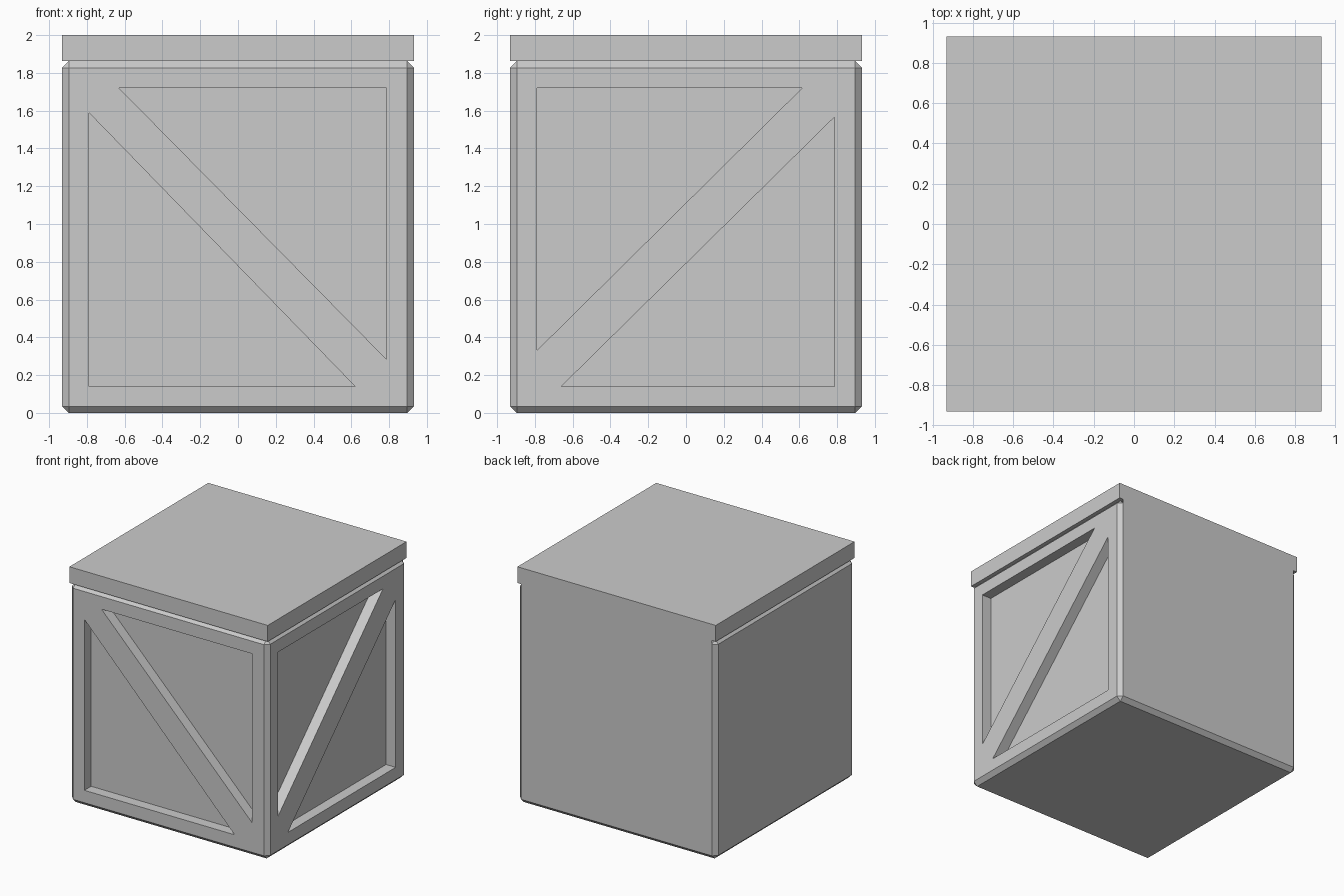
import bpy
import bmesh

if "Cube" in bpy.data.objects:
    bpy.data.objects.remove(bpy.data.objects["Cube"])

SIZE = 1.862          # body edge length
H = SIZE / 2
CHAMFER = 0.035
DEPTH = 0.09          # recess depth

grey = bpy.data.materials.new("light_grey")
grey.diffuse_color = (0.6, 0.6, 0.6, 1)
grey.use_nodes = True
grey.node_tree.nodes["Principled BSDF"].inputs["Base Color"].default_value = grey.diffuse_color


def add_object(name, bm):
    bmesh.ops.recalc_face_normals(bm, faces=bm.faces[:])
    mesh = bpy.data.meshes.new(name)
    bm.to_mesh(mesh)
    bm.free()
    mesh.materials.append(grey)
    obj = bpy.data.objects.new(name, mesh)
    bpy.context.collection.objects.link(obj)
    return obj


def box(name, width, z0, z1, chamfer=0):
    bm = bmesh.new()
    bmesh.ops.create_cube(bm, size=1)
    for v in bm.verts:
        v.co = (v.co.x * width, v.co.y * width, z0 + (v.co.z + 0.5) * (z1 - z0))
    if chamfer:
        bmesh.ops.bevel(bm, geom=bm.edges[:], offset=chamfer, segments=1,
                        profile=0.5, affect='EDGES')
    return add_object(name, bm)


def prism(name, points, place):
    """Triangular prism; place maps (u, z, distance outward) to a point."""
    bm = bmesh.new()
    inner = [bm.verts.new(place(u, z, H - DEPTH)) for u, z in points]
    outer = [bm.verts.new(place(u, z, H + 0.1)) for u, z in points]
    bm.faces.new(inner)
    bm.faces.new(outer)
    for i in range(3):
        j = (i + 1) % 3
        bm.faces.new((inner[i], inner[j], outer[j], outer[i]))
    return add_object(name, bm)


# Chamfered crate body and square lid
body = box("crate_body", SIZE, 0, SIZE, CHAMFER)
box("lid", SIZE, SIZE, 2)


# Triangular recesses either side of a diagonal brace, on front and right
def on_front(u, z, d):
    return (u, -d, z)


def on_right(u, z, d):
    return (d, u, z)


recesses = [
    (on_front, [(-0.79, 0.14), (0.62, 0.14), (-0.79, 1.59)]),
    (on_front, [(-0.63, 1.72), (0.785, 1.72), (0.785, 0.285)]),
    (on_right, [(-0.79, 1.72), (0.615, 1.72), (-0.79, 0.33)]),
    (on_right, [(-0.66, 0.14), (0.785, 0.14), (0.785, 1.565)]),
]
bpy.context.view_layer.objects.active = body
for place, points in recesses:
    cutter = prism("recess_cutter", points, place)
    cutter.hide_render = True
    mod = body.modifiers.new("recess", 'BOOLEAN')
    mod.operation = 'DIFFERENCE'
    mod.solver = 'EXACT'
    mod.object = cutter
    bpy.ops.object.modifier_apply(modifier=mod.name)
    bpy.data.objects.remove(cutter)

# Flush sheet closing the groove between body and lid on the back
bm = bmesh.new()
w = H - CHAMFER
bm.faces.new([bm.verts.new(p) for p in (
    (w, H, SIZE - CHAMFER), (-w, H, SIZE - CHAMFER), (-w, H, SIZE), (w, H, SIZE))])
sheet = add_object("back_joint", bm)
if sheet.data.polygons[0].normal.y < 0:
    sheet.data.flip_normals()
